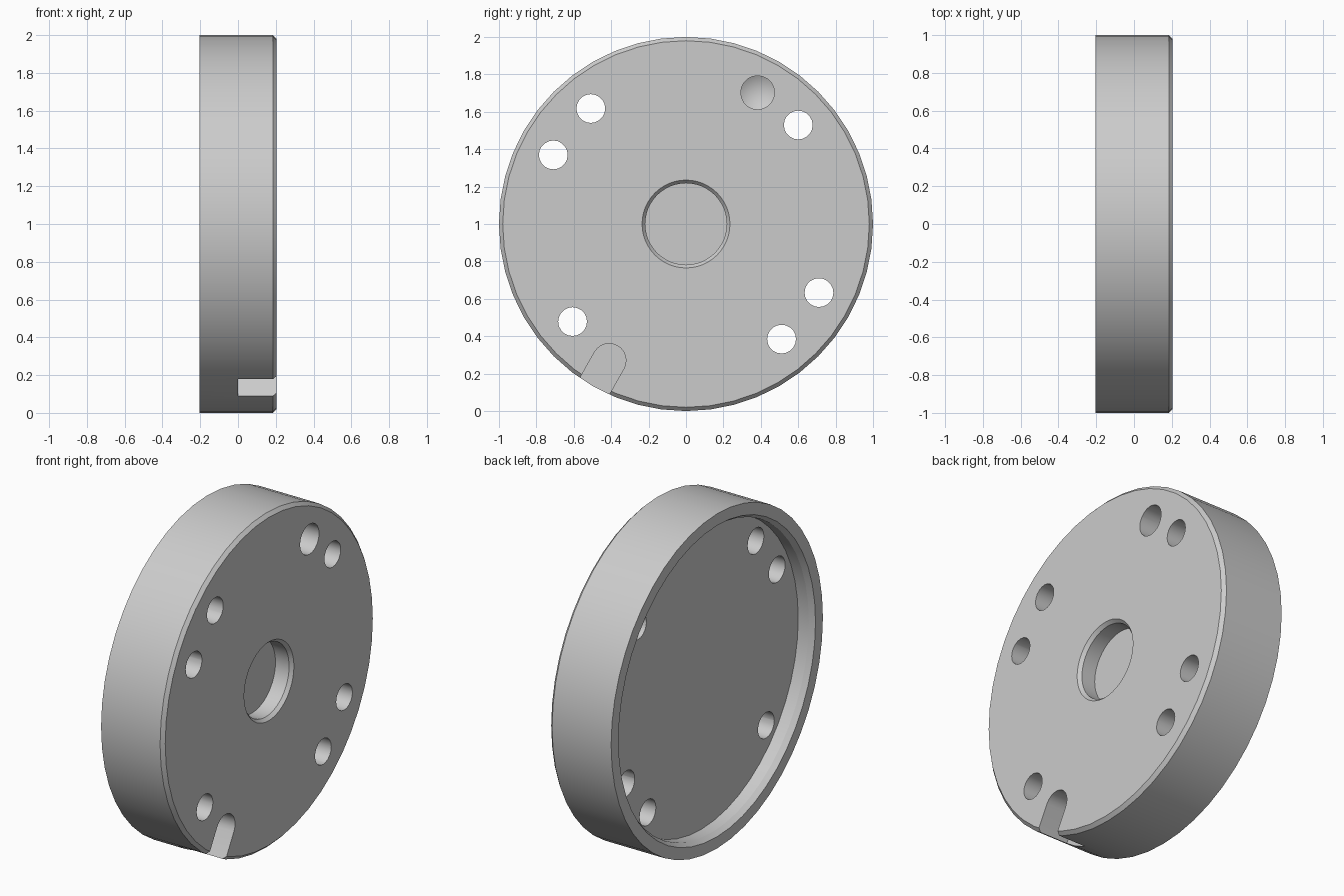
import bpy, bmesh, math
from mathutils import Matrix, Vector

if "Cube" in bpy.data.objects:
    bpy.data.objects.remove(bpy.data.objects["Cube"])

FRONT, BACK = 0.205, -0.205
FLOOR = BACK + 0.10

grey = bpy.data.materials.new("plain_grey")
grey.use_nodes = True
colour = (0.6, 0.6, 0.6, 1)
grey.diffuse_color = colour
grey.node_tree.nodes["Principled BSDF"].inputs["Base Color"].default_value = colour


def make_object(name, bm):
    bmesh.ops.remove_doubles(bm, verts=bm.verts, dist=1e-5)
    bmesh.ops.recalc_face_normals(bm, faces=bm.faces)
    mesh = bpy.data.meshes.new(name)
    bm.to_mesh(mesh)
    bm.free()
    mesh.materials.append(grey)
    ob = bpy.data.objects.new(name, mesh)
    bpy.context.collection.objects.link(ob)
    return ob


def lathe(name, profile, steps, y=0.0, z=1.0):
    """Spin (x, radius) points about a line parallel to x."""
    bm = bmesh.new()
    verts = [bm.verts.new((x, 0, r)) for x, r in profile]
    edges = [bm.edges.new(pair) for pair in zip(verts, verts[1:])]
    bmesh.ops.spin(bm, geom=verts + edges, cent=(0, 0, 0), axis=(1, 0, 0),
                   angle=math.tau, steps=steps)
    bmesh.ops.translate(bm, verts=bm.verts, vec=(0, y, z))
    return make_object(name, bm)


def polar(degrees, radius=0.80):
    a = math.radians(degrees)
    return radius * math.cos(a), 1 + radius * math.sin(a)


# Round cover: blind centre pocket in front, shallow cup behind
cover = lathe("round_cover", [
    (FRONT - 0.11, 0), (FRONT - 0.11, 0.218), (FRONT - 0.02, 0.218), (FRONT, 0.235),
    (FRONT, 0.98), (FRONT - 0.02, 1.0), (BACK, 1.0),
    (BACK, 0.93), (BACK + 0.03, 0.91), (FLOOR, 0.91), (FLOOR, 0)], 48)

cutters = []

# Six through holes
for angle in (41.4, 129.5, 152.5, 220.7, 332.7, 309.7):
    cutters.append(lathe("hole_cutter", [(-0.4, 0), (-0.4, 0.077), (0.4, 0.077), (0.4, 0)],
                         20, *polar(angle)))

# Blind drilled hole with a conical tip
cutters.append(lathe("drill_cutter", [(-0.01, 0), (0.04, 0.09), (0.4, 0.09), (0.4, 0)],
                     20, *polar(61.4)))

# Round-ended slot open to the rim
bm = bmesh.new()
outline = [(0.4, -0.09), (0.4, 0.09)]
for i in range(13):
    a = math.pi / 2 + math.pi * i / 12
    outline.append((0.09 * math.cos(a), 0.09 * math.sin(a)))
face = bm.faces.new([bm.verts.new((0, u, v)) for u, v in outline])
grown = bmesh.ops.extrude_face_region(bm, geom=[face])["geom"]
bmesh.ops.translate(bm, vec=(0.4, 0, 0),
                    verts=[g for g in grown if isinstance(g, bmesh.types.BMVert)])
bm.transform(Matrix.Translation(Vector((0, *polar(240.6, 0.837))))
             @ Matrix.Rotation(math.radians(240.6), 4, "X"))
cutters.append(make_object("slot_cutter", bm))

# Cut everything, then drop the cutters
bpy.ops.object.select_all(action="DESELECT")
bpy.context.view_layer.objects.active = cover
cover.select_set(True)
for cutter in cutters:
    cutter.hide_render = True
    mod = cover.modifiers.new("cut", "BOOLEAN")
    mod.operation = "DIFFERENCE"
    mod.solver = "EXACT"
    mod.object = cutter
    bpy.ops.object.modifier_apply(modifier=mod.name)
    bpy.data.objects.remove(cutter)

bpy.ops.object.shade_smooth_by_angle(angle=math.radians(25))
